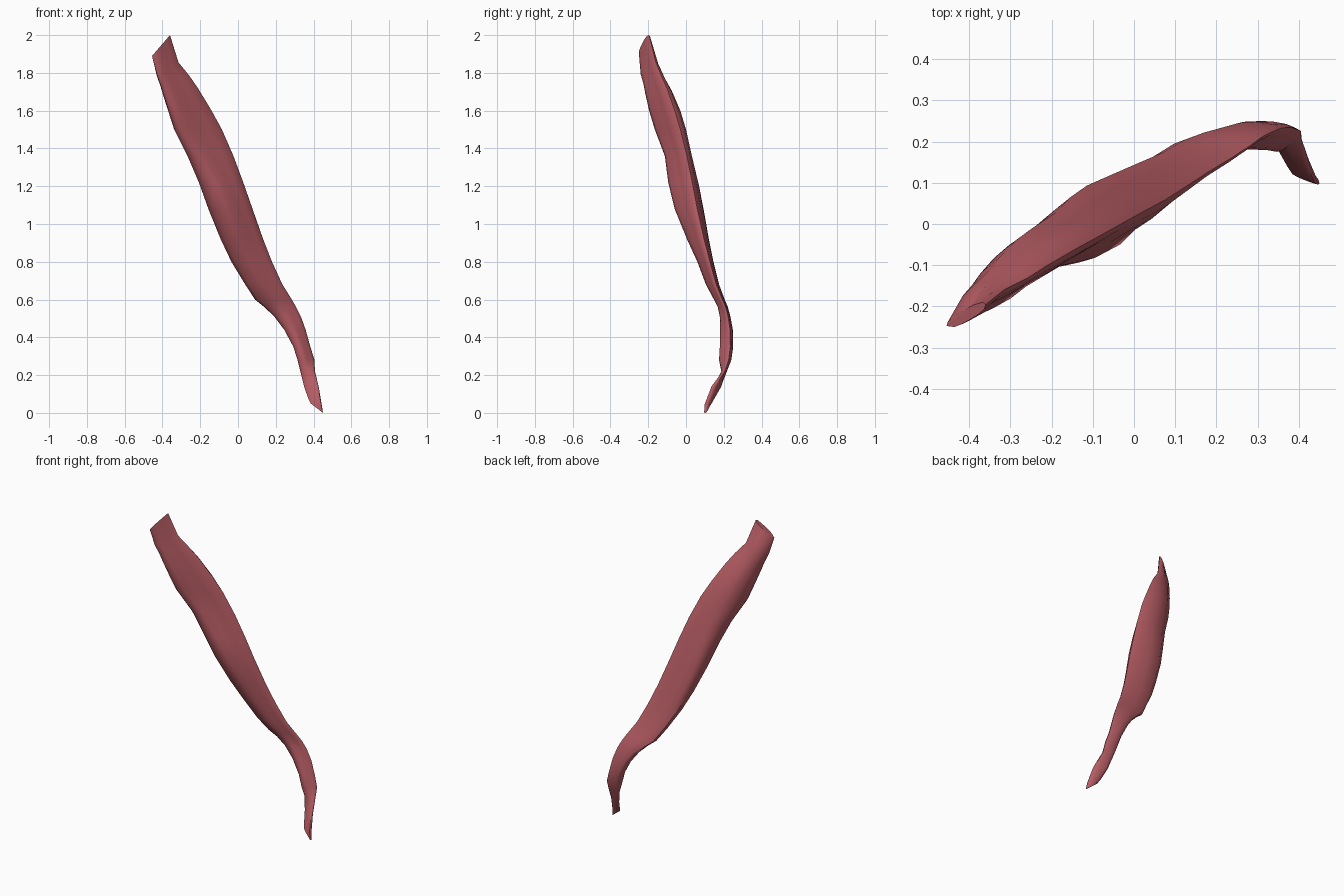
import bpy, bmesh

# Bounding extents of each horizontal slice: z, x_min, x_max, y_min, y_max
SLICES = [
    (0.025, 0.385, 0.450, 0.096, 0.125), (0.06, 0.372, 0.443, 0.099, 0.147),
    (0.14, 0.350, 0.427, 0.135, 0.187), (0.22, 0.330, 0.408, 0.183, 0.217),
    (0.28, 0.315, 0.405, 0.175, 0.240), (0.35, 0.293, 0.383, 0.179, 0.250),
    (0.44, 0.245, 0.358, 0.181, 0.248), (0.51, 0.192, 0.333, 0.179, 0.235),
    (0.56, 0.140, 0.308, 0.168, 0.222), (0.60, 0.090, 0.285, 0.148, 0.205),
    (0.68, 0.038, 0.235, 0.105, 0.175), (0.80, -0.035, 0.180, 0.060, 0.145),
    (0.92, -0.092, 0.133, 0.005, 0.121), (1.08, -0.157, 0.077, -0.060, 0.093),
    (1.22, -0.207, 0.028, -0.094, 0.067), (1.36, -0.267, -0.024, -0.112, 0.032),
    (1.50, -0.338, -0.085, -0.165, 0.000), (1.60, -0.370, -0.140, -0.195, -0.030),
    (1.70, -0.397, -0.210, -0.215, -0.075), (1.76, -0.412, -0.258, -0.225, -0.110),
    (1.82, -0.430, -0.315, -0.240, -0.142), (1.945, -0.455, -0.360, -0.250, -0.190),
]
# Cross-sections as fractions of the slice extents, counter-clockwise from the front
FOOT = [(.45, .36), (.6, .24), (.8, .08), (.95, 0), (1, .1), (.97, .38),
        (.78, .62), (.5, .85), (.25, .97), (.08, 1), (0, .85), (.2, .6)]
BELLY = [(.36, 0), (.53, .07), (.68, .3), (.85, .47), (.98, .65), (1, .78),
         (.85, .9), (.5, .98), (.18, 1), (.04, .83), (0, .42), (.09, .13)]
UPPER = [(.12, 0), (.3, .08), (.5, .33), (.72, .48), (.92, .67), (1, .82),
         (.9, .95), (.65, 1), (.37, .95), (.13, .68), (0, .25), (.02, .08)]
TOP = [(.2, 0), (.4, .12), (.6, .3), (.8, .5), (.96, .72), (1, .9),
       (.92, 1), (.7, .9), (.45, .7), (.2, .45), (.03, .2), (0, .04)]
# Height at which each outline applies in full; between them they blend
STAGES = [(0, FOOT), (0.14, FOOT), (0.26, BELLY), (1.15, BELLY),
          (1.45, UPPER), (1.82, UPPER), (1.945, TOP)]


def section(z):
    """Outline at height z, blended between the neighbouring stages."""
    for (z0, a), (z1, b) in zip(STAGES, STAGES[1:]):
        if z <= z1:
            w = (z - z0) / (z1 - z0)
            return [(p[0] + (q[0] - p[0]) * w, p[1] + (q[1] - p[1]) * w)
                    for p, q in zip(a, b)]


def tilt(z):
    """Slanted ends: height change from the left to the right edge."""
    if z > 1.6:
        return 0.11 * (z - 1.6) / 0.345
    return -0.05 if z < 0.05 else -0.03 if z < 0.1 else 0


# Muscle band: loft through all slices
bm = bmesh.new()
rings = []
for z, x0, x1, y0, y1 in SLICES:
    rings.append([bm.verts.new((x0 + (x1 - x0) * u, y0 + (y1 - y0) * v,
                                z + tilt(z) * (u - 0.5))) for u, v in section(z)])
n = len(BELLY)
for low, high in zip(rings, rings[1:]):
    for i in range(n):
        j = (i + 1) % n
        bm.faces.new((low[i], low[j], high[j], high[i]))
bm.faces.new(rings[0][::-1])
bm.faces.new(rings[-1])
bmesh.ops.recalc_face_normals(bm, faces=bm.faces[:])
mesh = bpy.data.meshes.new("muscle_band")
bm.to_mesh(mesh)
bm.free()
muscle = bpy.data.objects.new("muscle_band", mesh)
bpy.context.collection.objects.link(muscle)

red = bpy.data.materials.new("muscle red")
red.diffuse_color = (0.47, 0.11, 0.128, 1)
mesh.materials.append(red)

bpy.context.view_layer.objects.active = muscle
muscle.select_set(True)
bpy.ops.object.shade_smooth_by_angle(angle=0.9)
